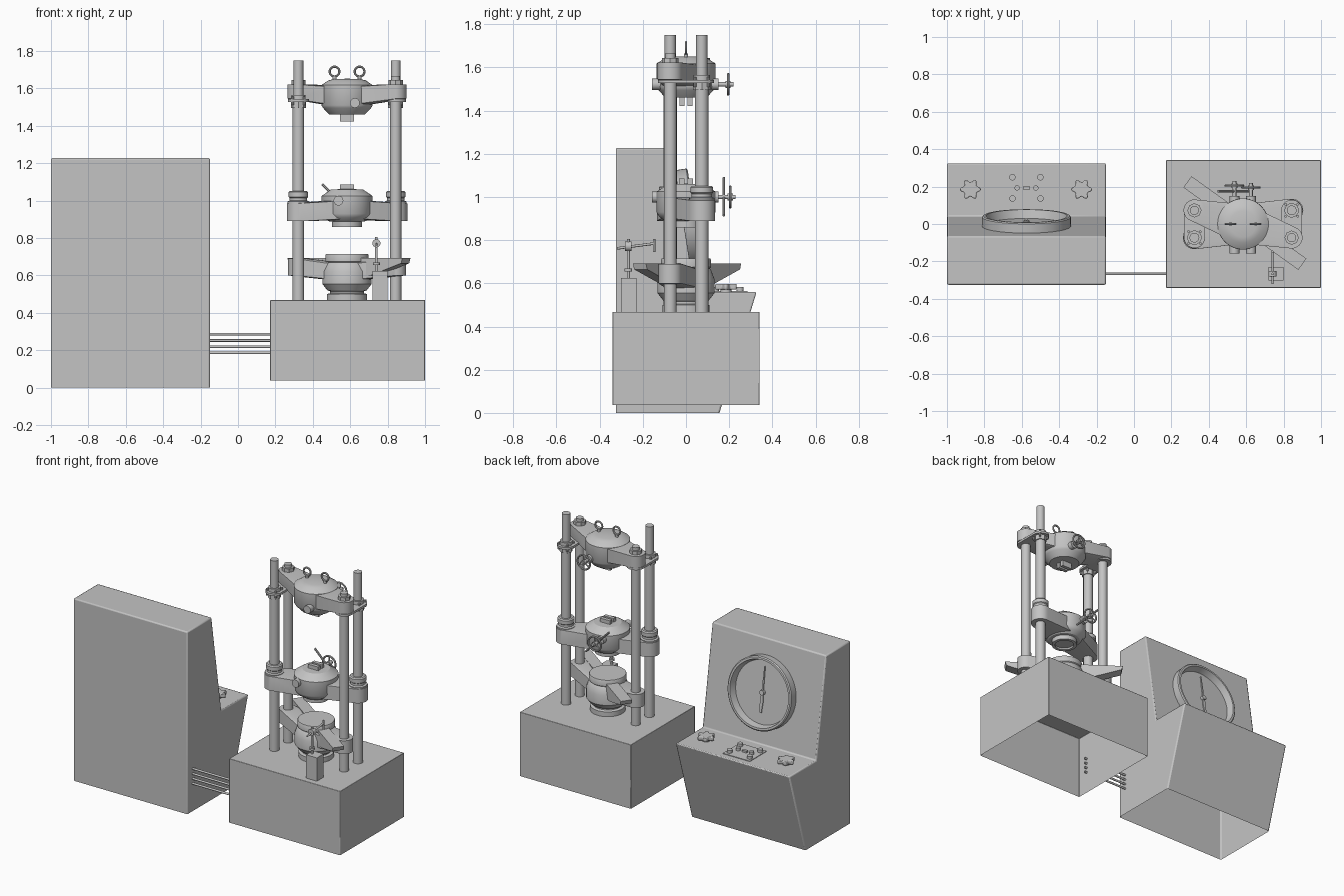
import bpy, bmesh, math
from mathutils import Matrix, Vector

cube = bpy.data.objects.get("Cube")
if cube:
    bpy.data.objects.remove(cube, do_unlink=True)

grey = bpy.data.materials.new("machine grey")
grey.use_nodes = True
colour = (0.55, 0.55, 0.55, 1)
grey.diffuse_color = colour
grey.node_tree.nodes["Principled BSDF"].inputs["Base Color"].default_value = colour
parts = []


def finish(name, bm, matrix=None, bevel=0, open_bottom=False):
    bmesh.ops.recalc_face_normals(bm, faces=bm.faces)
    if open_bottom:
        low = [f for f in bm.faces if f.normal.z < -0.9]
        bmesh.ops.delete(bm, geom=low, context='FACES')
    if matrix:
        bm.transform(matrix)
    mesh = bpy.data.meshes.new(name)
    bm.to_mesh(mesh)
    bm.free()
    mesh.materials.append(grey)
    ob = bpy.data.objects.new(name, mesh)
    bpy.context.collection.objects.link(ob)
    if bevel:
        mod = ob.modifiers.new("bevel", 'BEVEL')
        mod.width = bevel
        mod.segments = 2
    parts.append(ob)
    return ob


def box(name, lo, hi, **kw):
    bm = bmesh.new()
    bmesh.ops.create_cube(bm, size=1)
    for v in bm.verts:
        v.co = Vector([(a + b) / 2 + c * (b - a) for a, b, c in zip(lo, hi, v.co)])
    return finish(name, bm, **kw)


def rod(name, start, end, r, sides=24):
    a, b = Vector(start), Vector(end)
    bm = bmesh.new()
    bmesh.ops.create_cone(bm, cap_ends=True, segments=sides, radius1=r, radius2=r, depth=(b - a).length)
    turn = (b - a).to_track_quat('Z', 'Y').to_matrix().to_4x4()
    return finish(name, bm, Matrix.Translation((a + b) / 2) @ turn)


def lathe(name, profile, matrix, steps=48):
    bm = bmesh.new()
    vs = [bm.verts.new((r, 0, z)) for r, z in profile]
    edges = [bm.edges.new(p) for p in zip(vs, vs[1:])]
    bmesh.ops.spin(bm, geom=vs + edges, cent=(0, 0, 0), axis=(0, 0, 1), angle=math.tau, steps=steps)
    bmesh.ops.remove_doubles(bm, verts=bm.verts, dist=0.0001)
    return finish(name, bm, matrix)


def ring(name, centre, r, thick):
    # upright ring in the x-z plane
    circle = [(r + thick * math.cos(i * math.tau / 10), thick * math.sin(i * math.tau / 10)) for i in range(11)]
    return lathe(name, circle, Matrix.Translation(centre) @ Matrix.Rotation(math.pi / 2, 4, 'X'), 28)


def prism(name, points, z0, z1, matrix=None, bevel=0):
    bm = bmesh.new()
    face = bm.faces.new([bm.verts.new((x, y, z0)) for x, y in points])
    ext = bmesh.ops.extrude_face_region(bm, geom=[face])
    bmesh.ops.translate(bm, vec=(0, 0, z1 - z0), verts=[v for v in ext['geom'] if isinstance(v, bmesh.types.BMVert)])
    return finish(name, bm, matrix, bevel)


def hull(name, discs):
    # convex web joining round discs given as (x, y, radius, bottom, top)
    bm = bmesh.new()
    for x, y, r, z0, z1 in discs:
        for i in range(32):
            a = i * math.tau / 32
            for z in (z0, z1):
                bm.verts.new((x + r * math.cos(a), y + r * math.sin(a), z))
    res = bmesh.ops.convex_hull(bm, input=bm.verts)
    junk = {g for g in res['geom_interior'] + res['geom_unused'] if isinstance(g, bmesh.types.BMVert)}
    bmesh.ops.delete(bm, geom=list(junk), context='VERTS')
    bmesh.ops.dissolve_limit(bm, angle_limit=0.01, verts=bm.verts, edges=bm.edges)
    return finish(name, bm)


# control cabinet: side profile in (y, z), run along x
side = [(-.325, 0), (.155, 0), (.327, .56), (.04, .56), (-.065, 1.228), (-.325, 1.228)]
bm = bmesh.new()
end = bm.faces.new([bm.verts.new((-1, y, z)) for y, z in side])
ext = bmesh.ops.extrude_face_region(bm, geom=[end])
bmesh.ops.translate(bm, vec=(.85, 0, 0), verts=[v for v in ext['geom'] if isinstance(v, bmesh.types.BMVert)])
finish("control_cabinet", bm, bevel=.008, open_bottom=True)

# gauge on the sloping panel
tilt = Matrix.Translation((-.575, -.012, .89)) @ Matrix.Rotation(-1.415, 4, 'X')
lathe("gauge_bezel", [(.237, -.01), (.237, .05), (.23, .056), (.217, .056), (.205, .01), (0, .01)], tilt, 64)
prism("gauge_needle", [(-.003, -.17), (.003, -.17), (.006, 0), (.012, .05), (.006, .13), (-.006, .13),
                       (-.012, .05), (-.006, 0)], .016, .022, tilt)
lathe("needle_hub", [(.016, .008), (.016, .03), (0, .03)], tilt, 20)

# desk knobs and buttons
for label, x in (("right", -.875), ("left", -.28)):
    lobes = []
    for i in range(48):
        a = i * math.tau / 48
        r = .047 + .01 * math.cos(6 * a)
        lobes.append((x + r * math.cos(a), .185 + r * math.sin(a)))
    rod(label + "_knob_stem", (x, .185, .555), (x, .185, .575), .025)
    prism(label + "_knob", lobes, .572, .597, bevel=.004)
box("button_panel", (-.675, .105, .555), (-.475, .285, .564))
for dx, dy, r in ((.075, .057, .017), (.05, 0, .014)):
    for sx in (-1, 1):
        for sy in ((-1, 1) if dy else (1,)):
            x, y = -.575 + sx * dx, .193 + sy * dy
            rod("button", (x, y, .56), (x, y, .583), r, 16)
box("rocker_switch", (-.592, .183, .56), (-.558, .203, .576))

# machine base and connecting pipes
box("machine_base", (.172, -.341, .037), (1, .341, .468), bevel=.003, open_bottom=True)
for z in (.286, .252, .219, .186):
    rod("pipe", (-.17, -.267, z), (.19, -.267, z), .007, 12)

# four columns: two short and two tall, on opposite diagonals
CX, DX, DY = .583, .26, .073
short = [(CX - DX, DY), (CX + DX, -DY)]
tall = [(CX - DX, -DY), (CX + DX, DY)]
for x, y in short:
    rod("short_column", (x, y, .46), (x, y, 1.6), .03)
    rod("column_nut", (x, y, 1.62), (x, y, 1.645), .038, 8)
    rod("column_tip", (x, y, 1.62), (x, y, 1.665), .024)
for x, y in tall:
    rod("tall_column", (x, y, .46), (x, y, 1.53), .031)
    rod("tall_column_top", (x, y, 1.52), (x, y, 1.75), .026)
    rod("lock_nut", (x, y, 1.495), (x, y, 1.53), .04, 8)
    rod("guide_collar", (x, y, 1.54), (x, y, 1.565), .038)
    for k in range(4):
        a = math.pi / 4 + k * math.pi / 2
        bx, by = x + .045 * math.cos(a), y + .045 * math.sin(a)
        rod("guide_bolt", (bx, by, 1.51), (bx, by, 1.556), .007, 8)
for x in (CX - DX, CX + DX):
    hull("guide_plate", [(x, -DY, .056, 1.528, 1.542), (x, DY, .056, 1.528, 1.542)])

# upper crosshead
centre = Matrix.Translation((CX, 0, 0))
lathe("upper_head", [(0, 1.652), (.07, 1.65), (.1, 1.643), (.136, 1.618), (.137, 1.51), (.128, 1.495),
                     (.095, 1.46), (0, 1.46)], centre)
for x, y in short:
    hull("upper_arm", [(x, y, .058, 1.545, 1.622), (CX, 0, .105, 1.51, 1.605)])
for s in (-1, 1):
    box("upper_grip", (CX - .037, s * .018 - .011, 1.422), (CX + .037, s * .018 + .011, 1.465))
    rod("eye_bolt_stem", (CX + s * .067, 0, 1.64), (CX + s * .067, 0, 1.665), .01, 12)
    ring("eye_bolt", (CX + s * .067, 0, 1.69), .026, .006)

# middle crosshead
lathe("middle_head", [(0, 1.062), (.085, 1.06), (.1, 1.05), (.136, 1.025), (.137, .93), (.125, .91),
                      (.1, .89), (.08, .888), (.08, .858), (.06, .858), (.06, .87), (0, .87)], centre)
for x, y in tall:
    hull("middle_arm", [(x, y, .062, .89, .985), (CX, 0, .105, .905, 1.0)])
    lathe("middle_sleeve", [(.03, 1.052), (.045, 1.052), (.052, 1.045), (.052, 1.02), (.047, 1.015),
                            (.047, 1.0), (.058, .995), (.058, .9)], Matrix.Translation((x, y, 0)), 32)
for s in (-1, 1):
    box("middle_grip", (CX - .037, s * .02 - .012, 1.055), (CX + .037, s * .02 + .012, 1.086))

# clamp shafts with handwheels at the rear
for label, x, z, back in (("upper", .625, 1.522, .195), ("middle", .537, 1.0, .205)):
    rod(label + "_clamp_boss", (x, -.157, z), (x, .15, z), .026)
    rod(label + "_clamp_shaft", (x, .14, z), (x, back + .025, z), .01, 16)
    rod(label + "_wheel_hub", (x, back - .012, z), (x, back + .012, z), .016, 16)
    ring(label + "_handwheel", (x, back, z), .047, .006)
    for k in range(3):
        a = math.pi / 2 + k * math.tau / 3
        rod(label + "_wheel_spoke", (x, back, z), (x + .047 * math.cos(a), back, z + .047 * math.sin(a)), .005, 8)
rod("clamp_lever", (.45, .175, 1.088), (.624, .175, .915), .007, 10)

# lower table with its two arms and the long diagonal beam
lathe("lower_table", [(0, .715), (.112, .715), (.115, .71), (.115, .675), (.11, .67), (.115, .665), (.132, .62),
                      (.132, .555), (.105, .52), (.09, .515), (.09, .505), (.108, .5), (.108, .465)], centre)
for x, y in short:
    hull("lower_arm", [(x, y, .055, .6, .69), (CX, 0, .09, .575, .655)])
beam = [(-.378, .692), (-.37, .665), (-.17, .6), (.17, .6), (.37, .665), (.378, .692)]
place = Matrix.Translation((.593, .005, 0)) @ Matrix.Rotation(-.622, 4, 'Z') @ Matrix.Rotation(math.pi / 2, 4, 'X')
prism("diagonal_beam", beam, -.037, .037, place)

# sensor post on the base
box("post_block", (.72, -.302, .465), (.8, -.23, .625))
rod("post_rod", (.74, -.267, .62), (.74, -.267, .805), .007, 12)
rod("post_collar", (.74, -.267, .655), (.74, -.267, .668), .018, 16)
rod("post_clamp", (.74, -.282, .772), (.74, -.252, .772), .022, 16)
rod("sensor_arm", (.74, -.32, .762), (.74, -.145, .785), .006, 12)
rod("sensor_tip", (.74, -.148, .745), (.74, -.148, .805), .006, 12)

bpy.ops.object.select_all(action='DESELECT')
for ob in parts:
    ob.select_set(True)
bpy.context.view_layer.objects.active = parts[0]
bpy.ops.object.shade_smooth_by_angle(angle=math.radians(32))
